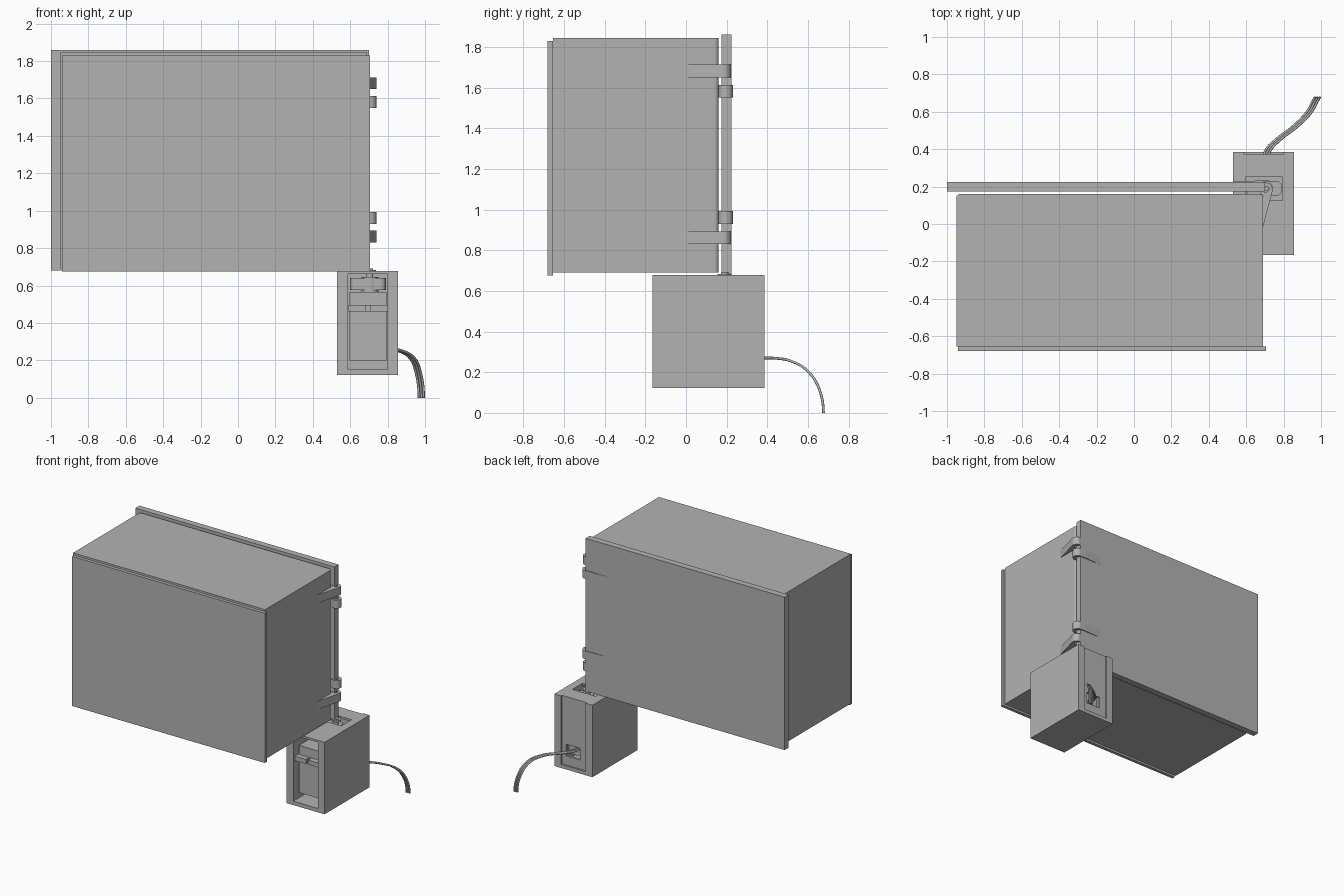
import bpy
import bmesh
import math
from mathutils import Vector

if "Cube" in bpy.data.objects:
    bpy.data.objects.remove(bpy.data.objects["Cube"], do_unlink=True)

grey = bpy.data.materials.new("plain grey")
grey.use_nodes = True
tone = (0.45, 0.45, 0.45, 1)
grey.diffuse_color = tone
grey.node_tree.nodes["Principled BSDF"].inputs["Base Color"].default_value = tone


def add(name, bm):
    bmesh.ops.recalc_face_normals(bm, faces=bm.faces)
    mesh = bpy.data.meshes.new(name)
    bm.to_mesh(mesh)
    bm.free()
    mesh.materials.append(grey)
    ob = bpy.data.objects.new(name, mesh)
    bpy.context.collection.objects.link(ob)
    return ob


def box(name, x, y, z, upright=0):
    """Box from three ranges; upright rounds its vertical edges."""
    bm = bmesh.new()
    bmesh.ops.create_cube(bm, size=1)
    for v in bm.verts:
        v.co = [r[0] if c < 0 else r[1] for c, r in zip(v.co, (x, y, z))]
    if upright:
        edges = [e for e in bm.edges
                 if abs(e.verts[0].co.z - e.verts[1].co.z) > 0.01
                 and e.verts[0].co.y > 0]
        bmesh.ops.bevel(bm, geom=edges, offset=upright, segments=4,
                        profile=0.5, affect='EDGES')
    return add(name, bm)


def prism(name, points, z):
    """Plan outline extruded between two heights."""
    bm = bmesh.new()
    face = bm.faces.new([bm.verts.new((px, py, z[0])) for px, py in points])
    top = bmesh.ops.extrude_face_region(bm, geom=[face])["geom"]
    for v in top:
        if isinstance(v, bmesh.types.BMVert):
            v.co.z = z[1]
    return add(name, bm)


def smooth(ob):
    bpy.ops.object.select_all(action='DESELECT')
    ob.select_set(True)
    bpy.context.view_layer.objects.active = ob
    bpy.ops.object.shade_smooth_by_angle(angle=math.radians(35))


def cylinder(name, centre, radius, z, sides=32):
    ring = [(centre[0] + radius * math.cos(math.tau * i / sides),
             centre[1] + radius * math.sin(math.tau * i / sides))
            for i in range(sides)]
    ob = prism(name, ring, z)
    smooth(ob)
    return ob


def cut(target, cutters):
    """Subtract the cutters and bake the result."""
    for c in cutters:
        m = target.modifiers.new("cut", 'BOOLEAN')
        m.object, m.operation, m.solver = c, 'DIFFERENCE', 'EXACT'
    bpy.context.view_layer.update()
    dg = bpy.context.evaluated_depsgraph_get()
    mesh = bpy.data.meshes.new_from_object(target.evaluated_get(dg))
    target.modifiers.clear()
    target.data = mesh
    for c in cutters:
        bpy.data.objects.remove(c, do_unlink=True)


# Cabinet, front panel and rear door
box("cabinet", (-0.95, 0.69), (-0.655, 0.16), (0.69, 1.845), upright=0.02)
box("front_panel", (-0.94, 0.705), (-0.68, -0.655), (0.675, 1.83))
box("door", (-1.0, 0.70), (0.175, 0.225), (0.68, 1.86))

# Hinges: cabinet knuckles on the outside, door knuckles between them
AXIS = (0.705, 0.19)
for level, outer, inner in (("upper", 1.65, 1.55), ("lower", 0.83, 0.93)):
    for owner, z0, shift in (("cabinet", outer, -0.005), ("door", inner, 0.005)):
        z = (z0, z0 + 0.063)
        centre = (AXIS[0], AXIS[1] + shift)
        knuckle = cylinder(f"{level}_{owner}_knuckle", centre, 0.036, z)
        bore = cylinder("bore", centre, 0.016, (z[0] - 0.1, z[1] + 0.1))
        cut(knuckle, [bore])
        smooth(knuckle)
        if owner == "cabinet":
            arm = [(0.689, -0.02), (0.74, 0.175), (0.72, 0.18), (0.689, 0.155)]
        else:
            arm = [(0.49, 0.224), (0.66, 0.224), (0.685, 0.215),
                   (0.70, 0.231), (0.66, 0.232)]
        prism(f"{level}_{owner}_hinge_arm", arm, z)

# Motor housing with open front, shaft opening, rear recess and cable hole
housing = box("motor_housing", (0.53, 0.855), (-0.165, 0.385), (0.122, 0.678))
cut(housing, [
    box("cavity", (0.588, 0.80), (-0.3, 0.355), (0.152, 0.662)),
    box("shaft_opening", (0.595, 0.795), (0.125, 0.25), (0.6, 0.8)),
    box("cable_hole", (0.645, 0.765), (0.3, 0.5), (0.22, 0.31)),
    box("rear_recess", (0.588, 0.80), (0.373, 0.5), (0.15, 0.8)),
])

# Motor: body, mounting flange, upper case and output shaft
box("motor_body", (0.597, 0.795), (-0.11, 0.29), (0.20, 0.46))
flange = box("motor_flange", (0.59, 0.80), (-0.15, 0.345), (0.46, 0.495))
cut(flange, [box("flange_slot", (0.685, 0.705), (-0.3, -0.12), (0.4, 0.6))])
box("motor_upper_case", (0.597, 0.795), (-0.11, 0.29), (0.495, 0.565))
cylinder("output_boss", AXIS, 0.045, (0.565, 0.645))
box("motor_horn", (0.60, 0.79), (0.15, 0.23), (0.575, 0.64), upright=0.03)
cylinder("output_shaft", AXIS, 0.018, (0.645, 0.69))
cylinder("shaft_collar", AXIS, 0.034, (0.672, 0.684))

# Ribbon cable of three wires, dropping from the back of the housing
PATH = [(0.70, 0.29, 0.27), (0.715, 0.39, 0.27), (0.77, 0.45, 0.268),
        (0.86, 0.52, 0.253), (0.93, 0.59, 0.213), (0.965, 0.65, 0.13),
        (0.98, 0.676, 0.0)]
for i, offset in enumerate((-0.013, 0, 0.013)):
    curve = bpy.data.curves.new(f"cable_wire_{i + 1}", 'CURVE')
    curve.dimensions = '3D'
    curve.bevel_depth = 0.0065
    curve.bevel_resolution = 2
    curve.use_fill_caps = True
    spline = curve.splines.new('BEZIER')
    spline.bezier_points.add(len(PATH) - 1)
    for bp, p in zip(spline.bezier_points, PATH):
        bp.co = Vector(p) + Vector((offset, 0, 0))
        bp.handle_left_type = bp.handle_right_type = 'AUTO'
    last = spline.bezier_points[-1]
    last.handle_left_type = last.handle_right_type = 'FREE'
    last.handle_left = last.co + Vector((0, 0, 0.04))
    last.handle_right = last.co - Vector((0, 0, 0.04))
    curve.materials.append(grey)
    bpy.context.collection.objects.link(
        bpy.data.objects.new(f"cable_wire_{i + 1}", curve))
